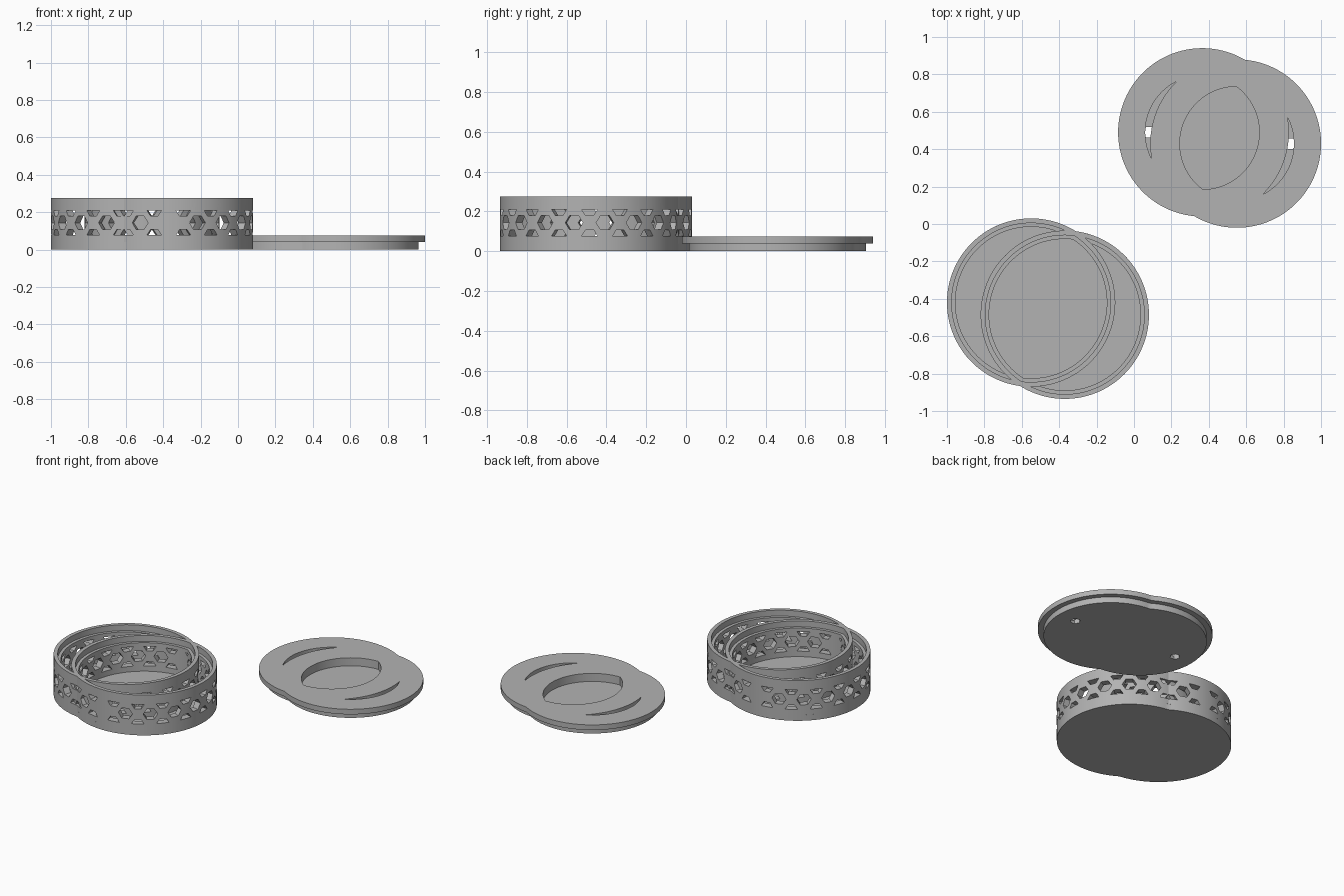
import bpy, bmesh, math
from mathutils import Vector

if "Cube" in bpy.data.objects:
    bpy.data.objects.remove(bpy.data.objects["Cube"], do_unlink=True)

grey = bpy.data.materials.new("plain_grey")
grey.use_nodes = True
GREY = (0.45, 0.45, 0.45, 1)
grey.diffuse_color = GREY
grey.node_tree.nodes["Principled BSDF"].inputs["Base Color"].default_value = GREY

R = 0.45                                             # outer radius of every lobe
BOX = (Vector((-0.55, -0.42)), Vector((-0.37, -0.485)))
LID = (Vector((0.365, 0.49)), Vector((0.55, 0.43)))
SEGMENTS = 128


def make_object(name, bm):
    bmesh.ops.recalc_face_normals(bm, faces=bm.faces)
    mesh = bpy.data.meshes.new(name)
    bm.to_mesh(mesh)
    bm.free()
    mesh.materials.append(grey)
    ob = bpy.data.objects.new(name, mesh)
    bpy.context.collection.objects.link(ob)
    return ob


def arc(c, r, start, end):
    n = max(8, int(abs(end - start) / math.tau * SEGMENTS))
    return [c + r * Vector((math.cos(t), math.sin(t)))
            for t in (start + (end - start) * i / n for i in range(n))]


def two_discs(c1, r1, c2, r2, mode):
    """Outline of the union, overlap or difference of two discs."""
    v = c2 - c1
    d, ang = v.length, math.atan2(v.y, v.x)
    a1 = math.acos((d * d + r1 * r1 - r2 * r2) / (2 * d * r1))
    a2 = math.acos((d * d + r2 * r2 - r1 * r1) / (2 * d * r2))
    back = ang + math.pi
    outer1 = arc(c1, r1, ang + a1, ang + math.tau - a1)
    if mode == "union":
        return outer1 + arc(c2, r2, back + a2, back + math.tau - a2)
    if mode == "overlap":
        return arc(c1, r1, ang - a1, ang + a1) + arc(c2, r2, back - a2, back + a2)
    return outer1 + arc(c2, r2, back + a2, back - a2)


def add_prism(bm, lower, upper):
    """Closed prism between two matching loops of points."""
    a = [bm.verts.new(p) for p in lower]
    b = [bm.verts.new(p) for p in upper]
    bm.faces.new(a[::-1])
    bm.faces.new(b)
    for i in range(len(a)):
        j = (i + 1) % len(a)
        bm.faces.new((a[i], a[j], b[j], b[i]))


def add_slab(bm, outline, z0, z1):
    add_prism(bm, [(p.x, p.y, z0) for p in outline], [(p.x, p.y, z1) for p in outline])


def slab(name, outline, z0, z1):
    bm = bmesh.new()
    add_slab(bm, outline, z0, z1)
    return make_object(name, bm)


def cut(ob, cutter):
    cutter.hide_render = True
    mod = ob.modifiers.new("cut", "BOOLEAN")
    mod.operation, mod.solver, mod.object = "DIFFERENCE", "EXACT", cutter
    bpy.context.view_layer.objects.active = ob
    bpy.ops.object.modifier_apply(modifier=mod.name)


def smooth(ob):
    bpy.ops.object.select_all(action="DESELECT")
    ob.select_set(True)
    bpy.context.view_layer.objects.active = ob
    bpy.ops.object.shade_smooth_by_angle(angle=math.radians(25))


def ring_wall(name, c):
    """Round wall with a stepped inner rim that seats the lid."""
    profile = [(R, 0.04), (R, 0.275), (0.425, 0.275), (0.425, 0.235),
               (0.405, 0.235), (0.405, 0.04)]
    bm = bmesh.new()
    loops = []
    for i in range(SEGMENTS):
        t = math.tau * i / SEGMENTS
        loops.append([bm.verts.new((c.x + r * math.cos(t), c.y + r * math.sin(t), z))
                      for r, z in profile])
    for i, a in enumerate(loops):
        b = loops[(i + 1) % SEGMENTS]
        for k in range(len(profile)):
            m = (k + 1) % len(profile)
            bm.faces.new((a[k], b[k], b[m], a[m]))
    return make_object(name, bm)


def lattice_cutter(name, c):
    """Hexagons alternating with half hexagons above and below them."""
    mid, half = 0.1435, 0.0665
    hexagon = [(-0.045, 0), (-0.023, -0.035), (0.023, -0.035),
               (0.045, 0), (0.023, 0.035), (-0.023, 0.035)]
    top = [(-0.02, 0.036), (0.02, 0.036), (0.04, half), (-0.04, half)]
    low = [(x, -z) for x, z in top[::-1]]
    bm = bmesh.new()
    for k in range(36):
        if k % 18 == 0:                              # solid post front and back
            continue
        t = math.radians(k * 10 - 90)
        out, side = Vector((math.cos(t), math.sin(t))), Vector((-math.sin(t), math.cos(t)))
        for shape in ([hexagon] if k % 2 == 0 else [top, low]):
            rings = []
            for r in (0.37, 0.5):
                pts = [(c + out * r + side * x, mid + z) for x, z in shape]
                rings.append([(p.x, p.y, z) for p, z in pts])
            add_prism(bm, *rings)
    return make_object(name, bm)


# Box: floor and two crossing pierced walls
smooth(slab("box_floor", two_discs(BOX[0], R, BOX[1], R, "union"), 0, 0.04))
for side, centre in zip(("right", "left"), BOX):
    wall = ring_wall(side + "_ring_wall", centre)
    holes = lattice_cutter(side + "_lattice_cutter", centre)
    cut(wall, holes)
    bpy.data.objects.remove(holes, do_unlink=True)
    smooth(wall)

# Lid: wide plate over a smaller lip
C, D = LID
lid_plate = slab("lid_plate", two_discs(C, R, D, R, "union"), 0.04, 0.075)
lid_lip = slab("lid_lip", two_discs(C, 0.415, D, 0.415, "union"), 0, 0.04)

# Lid recesses: lens in the middle, a crescent on each side
bm = bmesh.new()
add_slab(bm, two_discs(C, 0.305, D, 0.305, "overlap"), 0.02, 0.1)
add_slab(bm, two_discs(C, 0.305, D, 0.463, "difference"), 0.02, 0.1)
add_slab(bm, two_discs(D, 0.305, C, 0.463, "difference"), 0.02, 0.1)
recesses = make_object("recess_cutter", bm)

# Small holes in the underside that open into the crescents
bm = bmesh.new()
for x, y in ((0.08, 0.49), (0.835, 0.43)):
    corners = [Vector((x, y)) + 0.032 * Vector((math.cos(k * math.pi / 3), math.sin(k * math.pi / 3)))
               for k in range(6)]
    add_slab(bm, corners, -0.02, 0.03)
pin_holes = make_object("pin_hole_cutter", bm)

for part in (lid_plate, lid_lip):
    cut(part, recesses)
cut(lid_lip, pin_holes)
for helper in (recesses, pin_holes):
    bpy.data.objects.remove(helper, do_unlink=True)
for part in (lid_plate, lid_lip):
    smooth(part)
